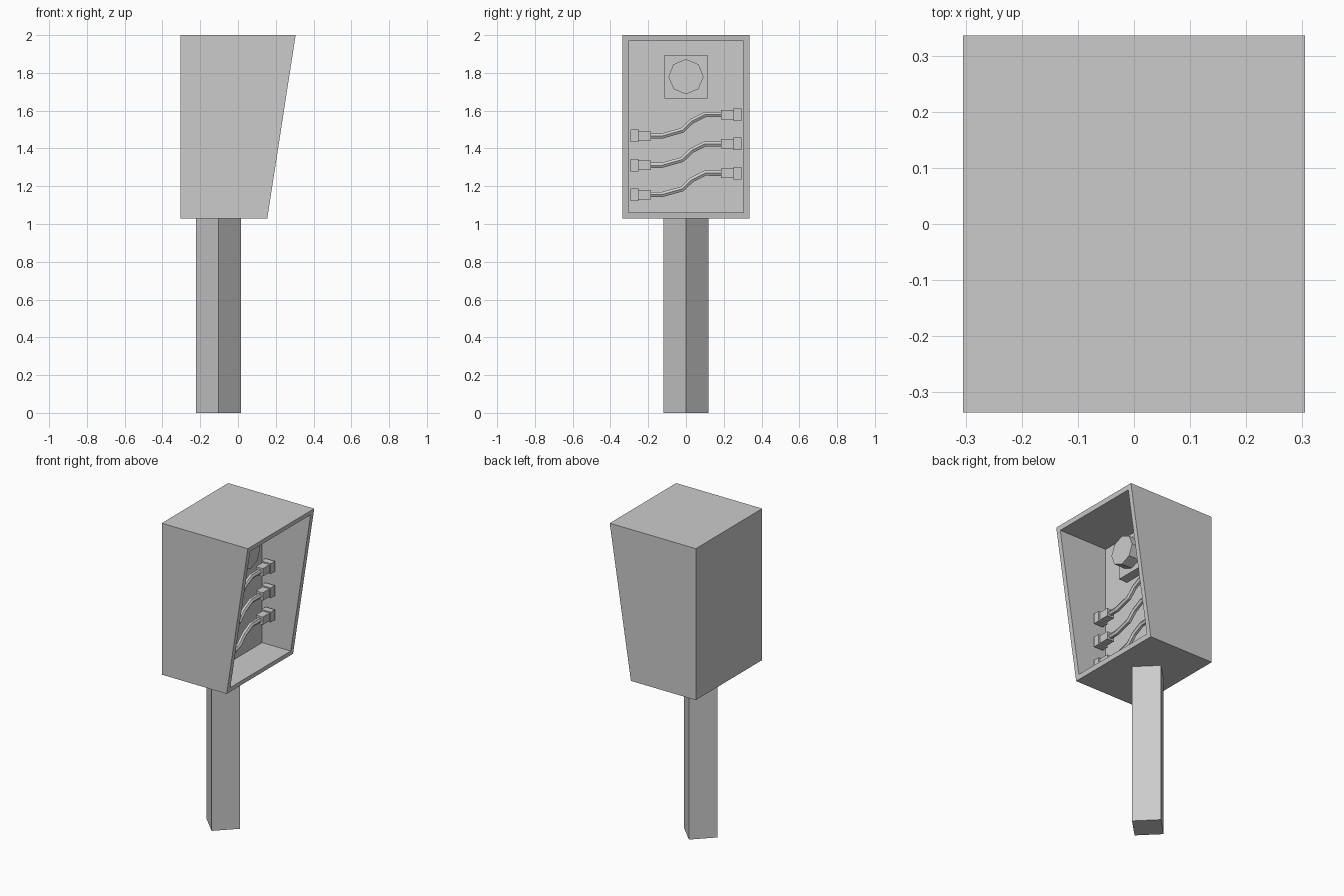
import bpy, bmesh, math
from mathutils import Matrix

if "Cube" in bpy.data.objects:
    bpy.data.objects.remove(bpy.data.objects["Cube"])

BACK_X = -0.043   # back wall of the cavity
WIRE_X = 0.022    # depth at which the cables run


def finish(bm, name):
    bmesh.ops.recalc_face_normals(bm, faces=bm.faces)
    mesh = bpy.data.meshes.new(name)
    bm.to_mesh(mesh)
    bm.free()
    obj = bpy.data.objects.new(name, mesh)
    bpy.context.collection.objects.link(obj)
    return obj


def box(name, center, size):
    bm = bmesh.new()
    bmesh.ops.create_cube(bm, size=1, matrix=Matrix.Translation(center) @ Matrix.Diagonal((*size, 1)))
    return finish(bm, name)


def cylinder(name, sides, radius, depth, matrix):
    bm = bmesh.new()
    bmesh.ops.create_cone(bm, cap_ends=True, segments=sides, radius1=radius,
                          radius2=radius, depth=depth, matrix=matrix)
    return finish(bm, name)


# Housing: wedge prism, its sloped face inset and pushed back to a cavity
bm = bmesh.new()
profile = [(-0.305, 1.03), (0.155, 1.03), (0.305, 2.0), (-0.305, 2.0)]
side = bm.faces.new([bm.verts.new((x, -0.336, z)) for x, z in profile])
ext = bmesh.ops.extrude_face_region(bm, geom=[side], use_keep_orig=True)
for v in ext["geom"]:
    if isinstance(v, bmesh.types.BMVert):
        v.co.y = 0.336
bmesh.ops.recalc_face_normals(bm, faces=bm.faces)
slope = max(bm.faces, key=lambda f: f.calc_center_median().x)
bmesh.ops.inset_individual(bm, faces=[slope], thickness=0.043)
pocket = bmesh.ops.extrude_discrete_faces(bm, faces=[slope])["faces"][0]
for v in pocket.verts:
    v.co.x = BACK_X
finish(bm, "housing")

# Square post, turned so an edge faces forward
cylinder("post", 4, 0.119, 1.03, Matrix.Translation((-0.104, 0, 0.515)))

# Dial on its mounting plate
box("dial_plate", (-0.013, 0, 1.78), (0.06, 0.23, 0.232))
cylinder("dial_knob", 8, 0.093, 0.075,
         Matrix.Translation((0.0545, 0, 1.78)) @ Matrix.Rotation(math.pi / 2, 4, 'Y'))

# Three cables with a two-step plug at each wall
path = [(-0.19, 0.0), (-0.127, 0.0), (-0.02, 0.03), (0.03, 0.078), (0.1, 0.113), (0.2, 0.113)]
for i in range(3):
    z0 = 1.466 - 0.155 * i
    curve = bpy.data.curves.new(f"cable_{i + 1}", 'CURVE')
    curve.dimensions = '3D'
    curve.bevel_depth = 0.016
    curve.bevel_resolution = 1
    curve.use_fill_caps = True
    spline = curve.splines.new('POLY')
    spline.points.add(len(path) - 1)
    for p, (y, dz) in zip(spline.points, path):
        p.co = (WIRE_X, y, z0 + dz, 1)
    spline.use_smooth = False
    bpy.context.collection.objects.link(bpy.data.objects.new(f"cable_{i + 1}", curve))
    for label, sign, z in (("left", -1, z0), ("right", 1, z0 + 0.113)):
        box(f"{label}_socket_{i + 1}", (WIRE_X, sign * 0.273, z), (0.066, 0.042, 0.066))
        box(f"{label}_plug_{i + 1}", (WIRE_X, sign * 0.219, z), (0.05, 0.07, 0.05))
